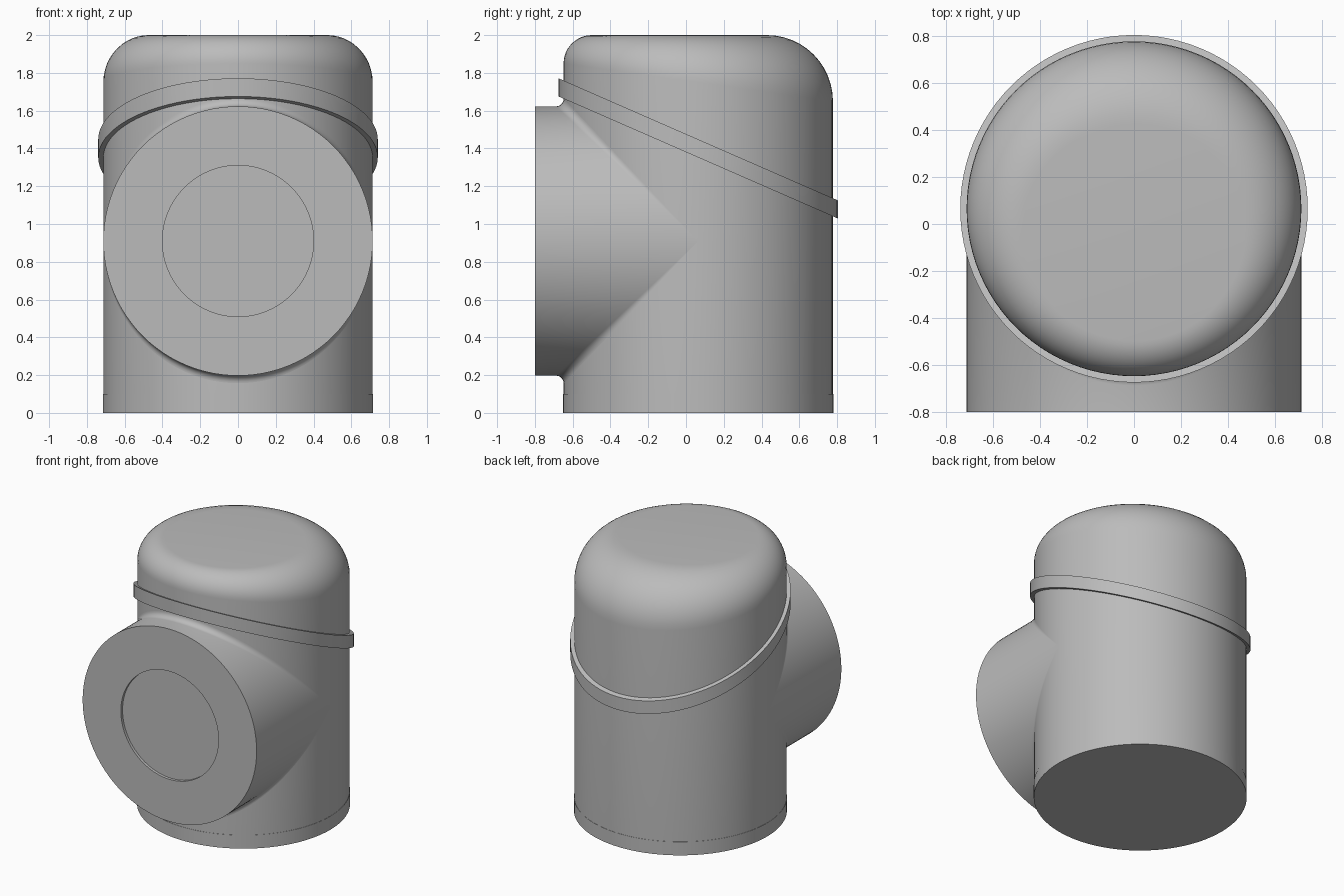
import bpy, bmesh
from math import sin, cos, pi, radians
from mathutils import Vector

cube = bpy.data.objects.get("Cube")
if cube:
    bpy.data.objects.remove(cube)

N = 96                    # segments around every tube
R = 0.713                 # body and nozzle radius
CY, CZ = 0.065, 0.91      # body axis y, nozzle axis z
HEIGHT, FRONT = 2.0, -0.8

gray = bpy.data.materials.new("plain_gray")
gray.use_nodes = True
gray.diffuse_color = (0.5, 0.5, 0.5, 1)
gray.node_tree.nodes["Principled BSDF"].inputs["Base Color"].default_value = (0.5, 0.5, 0.5, 1)


def loft(name, rings, caps=True, closed=False):
    """Skin a list of equal rings into one smooth-shaded object."""
    bm = bmesh.new()
    loops = [[bm.verts.new(p) for p in ring] for ring in rings]
    pairs = list(zip(loops, loops[1:]))
    if closed:
        pairs.append((loops[-1], loops[0]))
    for a, b in pairs:
        for i in range(N):
            j = (i + 1) % N
            bm.faces.new((a[i], a[j], b[j], b[i]))
    if caps:
        bm.faces.new(loops[0])
        bm.faces.new(loops[-1])
    bmesh.ops.remove_doubles(bm, verts=bm.verts, dist=1e-5)
    bmesh.ops.recalc_face_normals(bm, faces=bm.faces)
    mesh = bpy.data.meshes.new(name)
    bm.to_mesh(mesh)
    bm.free()
    mesh.materials.append(gray)
    obj = bpy.data.objects.new(name, mesh)
    bpy.context.collection.objects.link(obj)
    bpy.ops.object.select_all(action='DESELECT')
    obj.select_set(True)
    bpy.context.view_layer.objects.active = obj
    bpy.ops.object.shade_smooth_by_angle(angle=radians(35))
    return obj


angles = [2 * pi * i / N for i in range(N)]


def level(r, z):
    """Ring around the body axis; z may be a function of y."""
    pts = [(r * sin(a), CY + r * cos(a)) for a in angles]
    return [(x, y, z(y) if callable(z) else z) for x, y in pts]


# Body: straight wall, top rounding grows from front to back
def shoulder(t):
    ring = []
    for a in angles:
        f = 0.25 + 0.1 * cos(a)
        r = R - f * (1 - cos(t))
        ring.append((r * sin(a), CY + r * cos(a), HEIGHT - f * (1 - sin(t))))
    return ring


STEPS = 12
body = [level(R + 0.002, 0), level(R + 0.002, 0.1), level(R, 0.1)]
body += [shoulder(pi / 2 * k / STEPS) for k in range(STEPS + 1)]
loft("body", body)


# Slanted band with vertical outer wall
def slant(offset):
    return lambda y: 1.4 - 0.437 * (y - CY) + offset


loft("slanted_band", [level(0.74, slant(-0.048)), level(0.74, slant(0.048)),
                      level(R - 0.02, slant(0.048)), level(R - 0.02, slant(-0.048))],
     caps=False, closed=True)


# Nozzle: recessed front face, tube, and rolling fillet into the body
def disc(r, y):
    return [(r * sin(a), y, CZ + r * cos(a)) for a in angles]


FILLET = 0.04


def blend(t):
    ring = []
    for a in angles:
        s, c = sin(a), cos(a)
        n_tube = Vector((s, 0, c))
        n_body = Vector((s, -abs(c), 0))
        n = n_tube.lerp(n_body, t).normalized()
        big = R + FILLET
        ring.append(Vector((big * s, CY - big * abs(c), CZ + big * c)) - FILLET * n)
    return ring


nozzle = [disc(0.4, FRONT + 0.02), disc(0.4, FRONT), disc(R, FRONT)]
nozzle += [blend(k / 6) for k in range(7)]
obj = loft("nozzle", nozzle, caps=False)

# Recess floor
loft("recess_floor", [disc(0.4, FRONT + 0.02), disc(0.4, FRONT + 0.03)])
